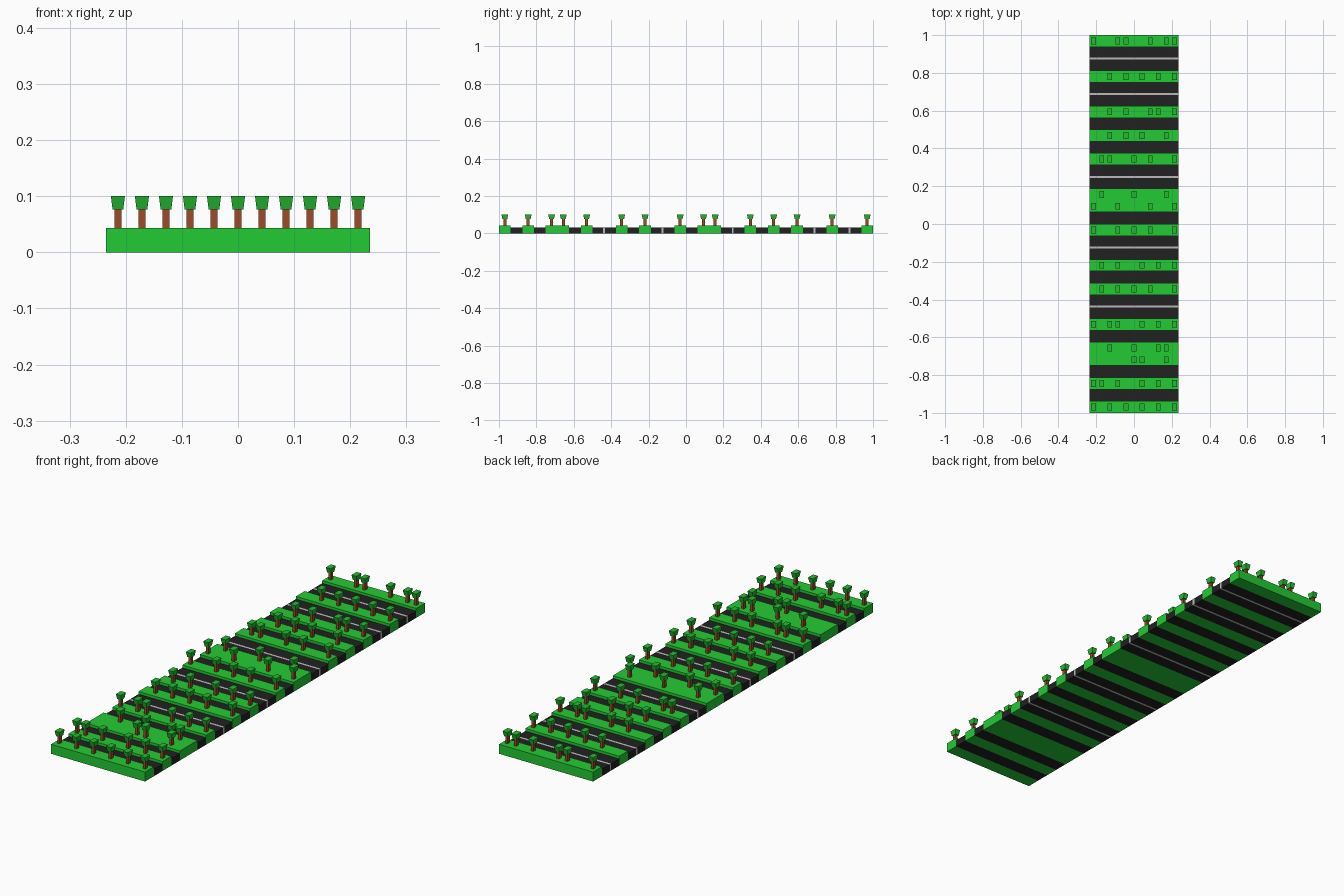
import bpy, bmesh

if "Cube" in bpy.data.objects:
    bpy.data.objects.remove(bpy.data.objects["Cube"])

P = 0.0625      # depth of one row
C = 0.0428      # spacing of tree columns
W = 0.235       # half width of board
GRASS_H, ROAD_H, LINE = 0.043, 0.031, 0.0105

def mat(name, rgb):
    m = bpy.data.materials.new(name)
    m.diffuse_color = (*rgb, 1)
    m.use_nodes = True
    m.node_tree.nodes["Principled BSDF"].inputs["Base Color"].default_value = m.diffuse_color
    return m

green = mat("grass_green", (0.017, 0.60, 0.035))
leaf = mat("leaf_green", (0.017, 0.50, 0.03))
brown = mat("bark_brown", (0.35, 0.07, 0.02))
black = mat("asphalt", (0.015, 0.015, 0.015))
grey = mat("line_grey", (0.5, 0.5, 0.5))

def frustum(bm, x, y, z0, z1, bot, top):
    """Box whose bottom and top have their own half sizes."""
    def ring(z, h):
        return [bm.verts.new((x + sx * h[0], y + sy * h[1], z))
                for sx, sy in ((-1, -1), (1, -1), (1, 1), (-1, 1))]
    a, b = ring(z0, bot), ring(z1, top)
    bm.faces.new(a[::-1])
    bm.faces.new(b)
    for i in range(4):
        j = (i + 1) % 4
        bm.faces.new((a[i], a[j], b[j], b[i]))

def make(name, material, boxes):
    bm = bmesh.new()
    for b in boxes:
        frustum(bm, *b)
    me = bpy.data.meshes.new(name)
    bm.to_mesh(me)
    bm.free()
    me.materials.append(material)
    bpy.context.collection.objects.link(bpy.data.objects.new(name, me))

def slab(y0, y1, h):
    half = (W, (y1 - y0) / 2)
    return (0, (y0 + y1) / 2, 0, h, half, half)

# rows from back to front: runs of grass (G) and road (R)
layout = "G RR G RR G R G R G RR GG R G RR G R G RR G R GG R G R G".split()
# tree columns for each grass row, back to front
trees = [(-5, -2, -1, 2, 4, 5), (-3, -1, 1, 3, 5), (-3, -1, 2, 3, 5),
         (-3, -1, 1, 4), (-4, -3, 0, 2, 5), (-4, 0, 4), (-5, -2, 2, 5),
         (-5, -2, 0, 2, 5), (-4, -2, 1, 3, 5), (-4, -2, 0, 2, 5),
         (-5, -3, -2, 1, 3, 5), (-3, 0, 3, 4), (0, 1, 4),
         (-5, -4, -2, 1, 3, 5), (-5, -3, -1, 1, 3, 5)]

y, n_grass, n_road = 1.0, 0, 0
for run in layout:
    y_end = y - P * len(run)
    if run[0] == "G":
        for i in range(len(run)):
            n_grass += 1
            yc = y - P * (i + 0.5)
            make(f"grass_strip_{n_grass}", green,
                 [slab(yc - P / 2, yc + P / 2, GRASS_H)])
            xs = [k * C for k in trees[n_grass - 1]]
            # trunks and flared crowns of this row
            make(f"tree_trunks_{n_grass}", brown,
                 [(x, yc, GRASS_H, 0.077, (0.006, 0.008), (0.006, 0.008)) for x in xs])
            make(f"tree_crowns_{n_grass}", leaf,
                 [(x, yc, 0.076, 0.1, (0.0095, 0.0125), (0.0125, 0.018)) for x in xs])
    else:
        n_road += 1
        if len(run) == 2:
            # two lanes with a grey dividing line
            m = (y + y_end) / 2
            make(f"road_{n_road}", black, [slab(y_end, m - LINE / 2, ROAD_H),
                                           slab(m + LINE / 2, y, ROAD_H)])
            make(f"lane_line_{n_road}", grey, [slab(m - LINE / 2, m + LINE / 2, ROAD_H)])
        else:
            make(f"road_{n_road}", black, [slab(y_end, y, ROAD_H)])
    y = y_end
